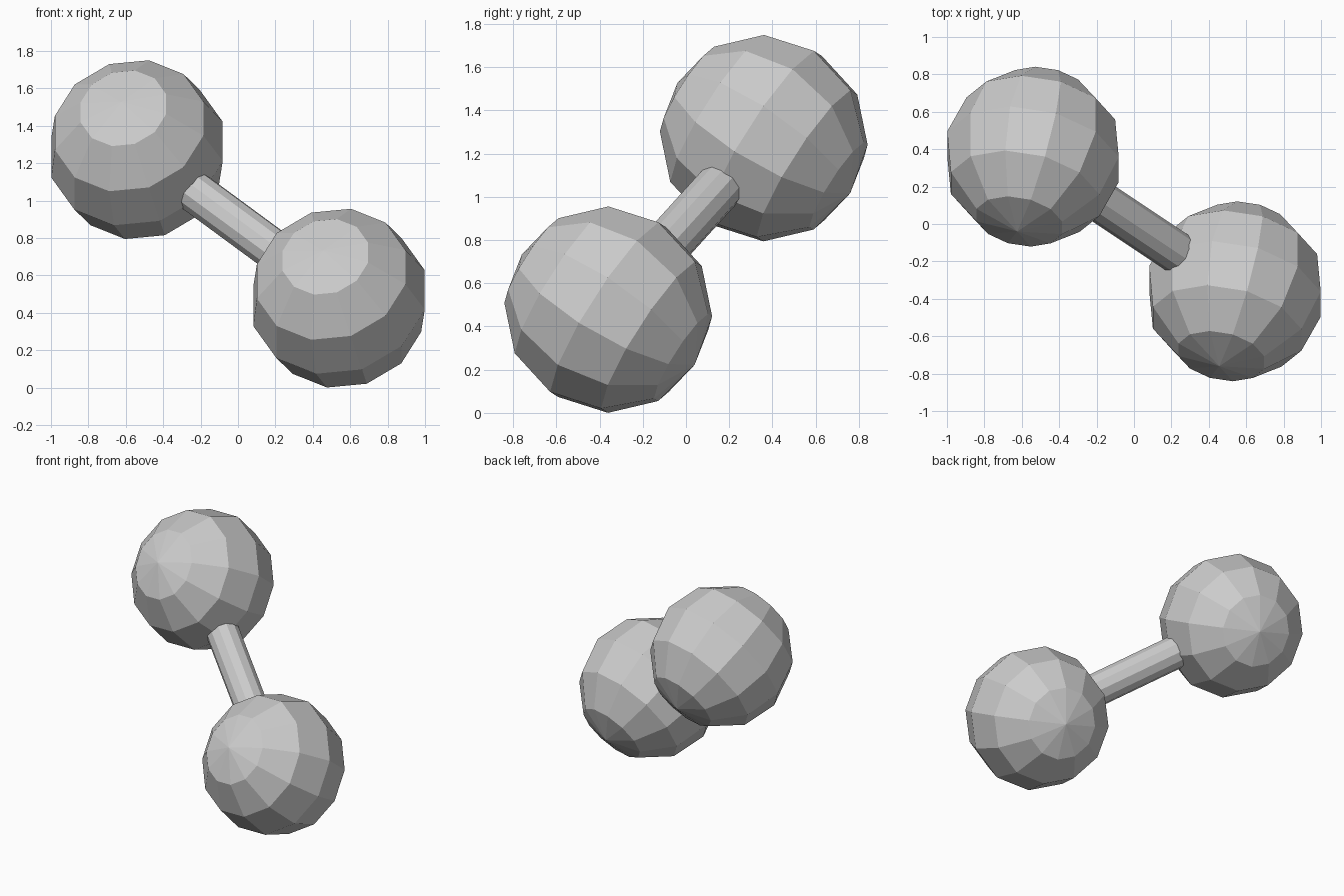
import bpy, math
from mathutils import Vector, Matrix

if "Cube" in bpy.data.objects:
    bpy.data.objects.remove(bpy.data.objects["Cube"])

R = 0.482                                   # ball radius
A = Vector((-0.54, 0.36, 1.272))            # upper ball centre
B = Vector((0.54, -0.36, 0.478))            # lower ball centre

# Shared tilt of both balls: pole faces the front and slightly up
pole = Vector((-0.175, -0.83, 0.53)).normalized()
side = (Vector((1, 0, 0)) - pole * pole.x).normalized()
tilt = Matrix((side, pole.cross(side), pole)).transposed() @ Matrix.Rotation(math.radians(15), 3, 'Z')


def ball(name, centre):
    bpy.ops.mesh.primitive_uv_sphere_add(segments=12, ring_count=6, radius=R)
    ob = bpy.context.object
    ob.name = name
    ob.matrix_world = Matrix.Translation(centre) @ tilt.to_4x4()


# Two low-poly balls
ball("upper_ball", A)
ball("lower_ball", B)

# Connecting rod
d = B - A
bpy.ops.mesh.primitive_cylinder_add(vertices=12, radius=0.112, depth=d.length)
rod = bpy.context.object
rod.name = "connecting_rod"
rod.matrix_world = Matrix.Translation((A + B) / 2) @ d.to_track_quat('Z', 'Y').to_matrix().to_4x4()
